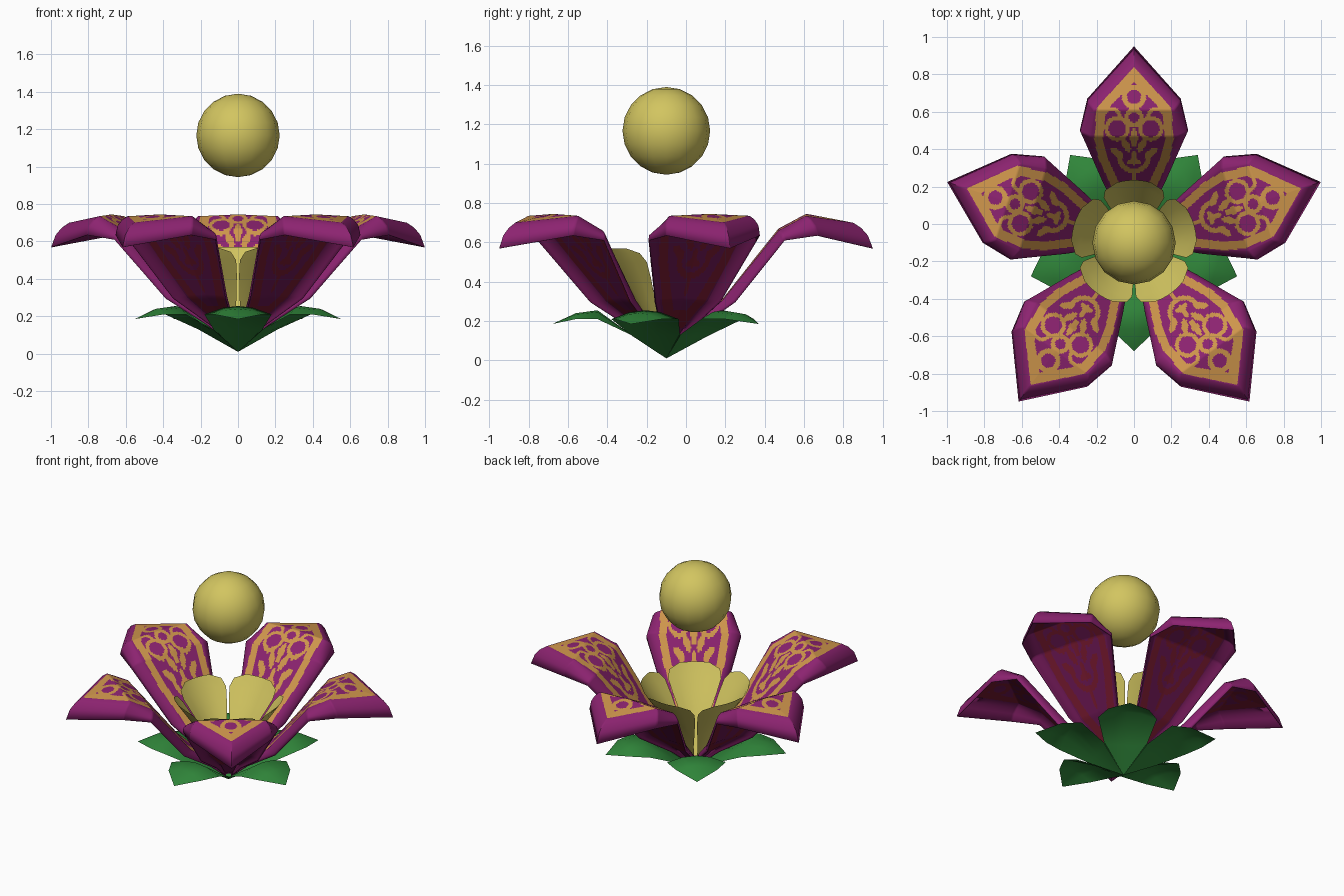
import bpy, bmesh, math

if "Cube" in bpy.data.objects:
    bpy.data.objects.remove(bpy.data.objects["Cube"])

CY = -0.10  # flower axis sits slightly forward


def srgb(h):
    out = []
    for k in (0, 2, 4):
        c = int(h[k:k + 2], 16) / 255
        out.append(c / 12.92 if c <= 0.04045 else ((c + 0.055) / 1.055) ** 2.4)
    return (*out, 1.0)


def material(name, hexcode):
    m = bpy.data.materials.new(name)
    m.diffuse_color = srgb(hexcode)
    m.use_nodes = True
    m.node_tree.nodes["Principled BSDF"].inputs["Base Color"].default_value = m.diffuse_color
    return m


purple = material("petal purple", "8C2370")
gold = material("ornament gold", "CF964C")
dark_purple = material("underside purple", "681650")
dark_red = material("underside red", "74182E")
yellow = material("pollen yellow", "D2C560")
green = material("leaf green", "30863A")


def lerp(a, b, t):
    return tuple(p + (q - p) * t for p, q in zip(a, b))


def piecewise(points, x):
    for (x0, y0), (x1, y1) in zip(points, points[1:]):
        if x0 <= x <= x1:
            return y0 + (y1 - y0) * (x - x0) / (x1 - x0)
    return 0.0


def refine(rows, counts):
    """Straight subdivision of a list of stations."""
    out = [lerp(a, b, k / n) for a, b, n in zip(rows, rows[1:], counts) for k in range(n)]
    return out + [tuple(rows[-1])]


def sheet(name, grid, mats, angle, rule=None, smooth=60):
    """Sheet from a grid of (radial, across, z), turned about the flower axis."""
    bm = bmesh.new()
    vs = [[bm.verts.new(p) for p in row] for row in grid]
    for a, b in zip(vs, vs[1:]):
        for j in range(len(a) - 1):
            bm.faces.new((a[j], b[j], b[j + 1], a[j + 1]))
    bmesh.ops.remove_doubles(bm, verts=bm.verts, dist=1e-5)
    if rule:
        for f in bm.faces:
            c = f.calc_center_median()
            f.material_index = rule(c.x, c.y)
    me = bpy.data.meshes.new(name)
    bm.to_mesh(me)
    bm.free()
    for m in mats:
        me.materials.append(m)
    ob = bpy.data.objects.new(name, me)
    bpy.context.collection.objects.link(ob)
    ob.location.y = CY
    ob.rotation_euler.z = math.radians(angle)
    bpy.ops.object.select_all(action='DESELECT')
    ob.select_set(True)
    bpy.context.view_layer.objects.active = ob
    bpy.ops.object.shade_smooth_by_angle(angle=math.radians(smooth))
    return ob


# Ornament on the petals: border band, rings, drops and a curved stem
BAND_OUT = [(0.12, 0.05), (0.31, 0.125), (0.45, 0.19), (0.55, 0.212), (0.72, 0.20), (0.94, 0)]
BAND_IN = [(0.22, 0.035), (0.31, 0.075), (0.45, 0.14), (0.55, 0.167), (0.70, 0.155), (0.86, 0)]


def ornament(r, u):
    a = abs(u)
    if piecewise(BAND_IN, r) < a < piecewise(BAND_OUT, r):
        return 1

    def ring(cr, cu, r0, r1):
        return r0 < math.hypot(r - cr, a - cu) < r1

    def drop(cr, cu, lr, lu, tilt=0):
        dr, du = r - cr, a - cu
        c, s = math.cos(tilt), math.sin(tilt)
        return ((dr * c + du * s) / lr) ** 2 + ((du * c - dr * s) / lu) ** 2 < 1

    return int(ring(0.78, 0, 0.038, 0.066)
               or ring(0.61, 0.09, 0.046, 0.068)
               or ring(0.67, 0, 0.028, 0.052)
               or (r > 0.66 and ring(0.67, 0.12, 0.034, 0.055))
               or drop(0.56, 0, 0.05, 0.020)
               or drop(0.52, 0.042, 0.04, 0.018, 0.5)
               or drop(0.48, 0.09, 0.042, 0.018, 0.9)
               or (r < 0.46 and ring(0.46, 0, 0.064, 0.09))
               or drop(0.45, 0, 0.04, 0.016)
               or drop(0.43, 0, 0.014, 0.04)
               or drop(0.34, 0, 0.04, 0.012))


# Five large petals: stations of (radius, z, half width) for face and folded rim
FACE = [(0.02, 0.06, 0.02), (0.10, 0.155, 0.05), (0.285, 0.305, 0.13),
        (0.57, 0.66, 0.235), (0.71, 0.735, 0.215), (0.95, 0.70, 0)]
RIM = [(0.03, 0.045, 0.02), (0.145, 0.15, 0.075), (0.35, 0.295, 0.175),
       (0.60, 0.61, 0.29), (0.77, 0.635, 0.25), (1.05, 0.57, 0)]
COUNTS = (3, 12, 36, 20, 36)
COLS = 60
petal_grid = []
for f, o in zip(refine(FACE, COUNTS), refine(RIM, COUNTS)):
    fold = [(f[0] + (o[0] - f[0]) * p, f[1] + (o[1] - f[1]) * q, f[2] + (o[2] - f[2]) * w)
            for p, q, w in ((1, 1, 1), (0.75, 0.5, 0.92), (0.4, 0.2, 0.55))]
    row = [(r, -w, z) for r, z, w in fold]
    for j in range(COLS + 1):
        t = 2 * j / COLS - 1
        row.append((f[0], t * f[2], f[1] + 0.01 * (1 - abs(t)) * min(1, f[2] / 0.2)))
    row += [(r, w, z) for r, z, w in reversed(fold)]
    petal_grid.append(row)

for i in range(5):
    petal = sheet(f"petal_{i + 1}", petal_grid,
                  [purple, gold, dark_purple, dark_red], 90 + 72 * i, ornament)
    shell = petal.modifiers.new("thickness", 'SOLIDIFY')
    shell.thickness = 0.005
    shell.offset = -1
    shell.material_offset = 2

# Five green sepals between the petals: (radius, z, half width, edge droop)
SEPAL = [(0, 0.01, 0, 0), (0.17, 0.125, 0.128, 0.0), (0.35, 0.255, 0.18, 0.045),
         (0.46, 0.24, 0.125, 0.03), (0.58, 0.185, 0, 0)]
sepal_grid = [[(r, t * w, z - d * t * t) for t in (-1, -0.45, 0, 0.45, 1)]
              for r, z, w, d in SEPAL]
for i in range(5):
    sheet(f"sepal_{i + 1}", sepal_grid, [green], 54 + 72 * i)

# Five cupped inner petals: (radius, z, half angle in degrees)
CUP = [(0.03, 0.08, 20), (0.10, 0.20, 29), (0.16, 0.31, 33), (0.235, 0.42, 34.5),
       (0.29, 0.50, 34), (0.32, 0.545, 29), (0.335, 0.57, 16)]
cup_grid = []
for r, z, half in CUP:
    angles = [math.radians(half) * t for t in (-1, -0.6, -0.2, 0.2, 0.6, 1)]
    cup_grid.append([(r * math.cos(a), r * math.sin(a), z) for a in angles])
for i in range(5):
    sheet(f"inner_petal_{i + 1}", cup_grid, [yellow], 90 + 72 * i)

# Floating pollen ball
bpy.ops.mesh.primitive_uv_sphere_add(segments=16, ring_count=10, radius=0.223,
                                     location=(0, CY, 1.167))
ball = bpy.context.object
ball.name = "pollen_ball"
ball.data.materials.append(yellow)
bpy.ops.object.shade_smooth_by_angle(angle=math.radians(60))
